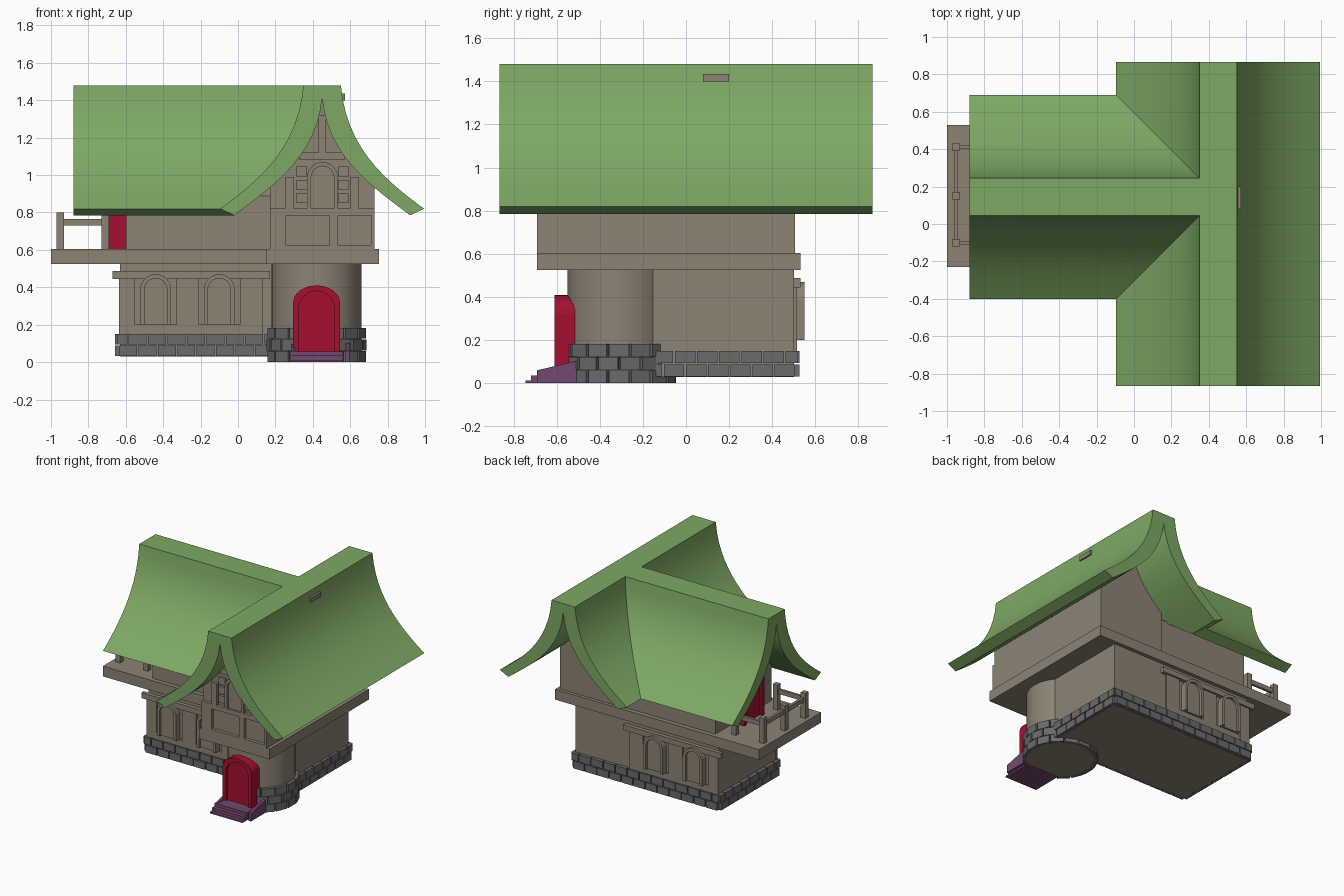
import bpy, bmesh
from math import cos, sin, pi, radians
from mathutils import Matrix, Vector
from mathutils.geometry import interpolate_bezier

old = bpy.data.objects.get("Cube")
if old:
    bpy.data.objects.remove(old)


def material(name, *srgb):
    rgb = [((c / 255 + 0.055) / 1.055) ** 2.4 for c in srgb]
    m = bpy.data.materials.new(name)
    m.use_nodes = True
    m.diffuse_color = (*rgb, 1)
    bsdf = m.node_tree.nodes["Principled BSDF"]
    bsdf.inputs["Base Color"].default_value = (*rgb, 1)
    bsdf.inputs["Roughness"].default_value = 0.9
    return m


PLASTER = material("plaster", 140, 131, 116)
GREEN = material("roof_green", 126, 168, 100)
RED = material("door_red", 166, 16, 48)
PURPLE = material("step_purple", 114, 72, 110)
STONE = material("stone_grey", 107, 107, 108)


def finish(name, bm, mat, smooth=False):
    bmesh.ops.recalc_face_normals(bm, faces=bm.faces)
    mesh = bpy.data.meshes.new(name)
    bm.to_mesh(mesh)
    bm.free()
    mesh.materials.append(mat)
    ob = bpy.data.objects.new(name, mesh)
    bpy.context.collection.objects.link(ob)
    if smooth:
        bpy.ops.object.select_all(action='DESELECT')
        ob.select_set(True)
        bpy.context.view_layer.objects.active = ob
        bpy.ops.object.shade_smooth_by_angle(angle=radians(30))
    return ob


def add_box(bm, x, y, z):
    """Box from (min, max) pairs."""
    lo, hi = Vector((x[0], y[0], z[0])), Vector((x[1], y[1], z[1]))
    bmesh.ops.create_cube(bm, size=1, matrix=Matrix.Translation((lo + hi) / 2)
                          @ Matrix.Diagonal((*(hi - lo), 1)))


def boxes(name, mat, *dims):
    bm = bmesh.new()
    for d in dims:
        add_box(bm, *d)
    return finish(name, bm, mat)


def prism(name, mat, pts, depth, loc, turn=0, smooth=False):
    """Upright outline pushed out towards -y, then turned about z."""
    bm = bmesh.new()
    face = bm.faces.new([bm.verts.new((u, 0, v)) for u, v in pts])
    new = bmesh.ops.extrude_face_region(bm, geom=[face])["geom"]
    moved = [g for g in new if isinstance(g, bmesh.types.BMVert)]
    bmesh.ops.translate(bm, verts=moved, vec=(0, -depth, 0))
    bm.transform(Matrix.Translation(loc) @ Matrix.Rotation(radians(turn), 4, 'Z'))
    return finish(name, bm, mat, smooth)


def arch(w, h, rise, base=0):
    top = [(w * cos(a * pi / 12), h - rise + rise * sin(a * pi / 12)) for a in range(13)]
    return [(w, base)] + top + [(-w, base)]


def arched(name, mat, w, h, rise, depth, loc, turn=0, rim=0.03):
    """Arched frame around a recessed panel."""
    inner = arch(w - rim, h - rim, min(w - rim, rise * 1.6))
    prism(name + "_frame", mat, arch(w, h, rise) + inner[::-1], depth, loc, turn)
    prism(name + "_panel", mat, inner, depth - 0.02, loc, turn)


# Roof: swept half profiles with mitred valleys, welded into one shell
CX, CY = 0.45, 0.145


def curve(pts, n=14):
    return [(p.x, p.y) for p in interpolate_bezier(*[Vector(p) for p in pts], n)]


outer = curve([(0.1, 1.48), (0.13, 1.13), (0.36, 0.957), (0.545, 0.82)])
under = curve([(0, 1.41), (0.03, 1.09), (0.28, 0.93), (0.47, 0.785)])
section = [(0, 1.48)] + outer + under[::-1]


def sweep(bm, place, mitred, length):
    a = [bm.verts.new(place(d, d if mitred else 0, z)) for d, z in section]
    b = [bm.verts.new(place(d, length, z)) for d, z in section]
    for i in range(len(section) - 1):
        bm.faces.new((a[i], a[i + 1], b[i + 1], b[i]))
    bm.faces.new(b)


bm = bmesh.new()
for k, length in ((-1, 1.01), (1, 0.72)):
    for s in (-1, 1):
        sweep(bm, lambda d, t, z: (CX + s * d, CY + k * t, z), s < 0, length)
    sweep(bm, lambda d, t, z: (CX - t, CY + k * d, z), True, 1.33)
bmesh.ops.remove_doubles(bm, verts=bm.verts, dist=0.0005)
finish("roof", bm, GREEN, True)
boxes("roof_peg", PLASTER, ((0.5, 0.572), (0.08, 0.2), (1.4, 1.435)))


# Upper walls rising into the roof
def under_z(d):
    for (d0, z0), (d1, z1) in zip(under, under[1:]):
        if d <= d1:
            return z0 + (z1 - z0) * (d - d0) / (d1 - d0)


def gable(w):
    side = [(d, z + 0.008) for d, z in under if 0 < d < w] + [(w, under_z(w) + 0.008)]
    return ([(-w, 0.6), (w, 0.6)] + side[::-1] + [(0, 1.41)]
            + [(-d, z) for d, z in side])


prism("main_upper_wall", PLASTER, gable(0.28), 1.17, (CX, 0.505, 0))
prism("wing_upper_wall", PLASTER, gable(0.345), 0.77, (0.17, CY + 0.005, 0), -90)

# Floor slab, lower walls and round tower
boxes("floor_slab", PLASTER, ((0.15, 0.755), (-0.69, 0.53), (0.525, 0.605)),
      ((-1, 0.15), (-0.23, 0.53), (0.525, 0.605)))
boxes("lower_wall", PLASTER, ((-0.63, 0.6), (-0.2, 0.5), (0.03, 0.525)))
TX, TY = 0.42, -0.31
bm = bmesh.new()
bmesh.ops.create_cone(bm, cap_ends=True, segments=32, radius1=0.24, radius2=0.24,
                      depth=0.525, matrix=Matrix.Translation((TX, TY, 0.2635)))
finish("tower_wall", bm, PLASTER, True)

# Foundation stones in staggered courses
bm = bmesh.new()
corners = [(-0.64, -0.21), (0.605, -0.21), (0.605, 0.51), (-0.64, 0.51)]
for i, c in enumerate(corners):
    p, q = Vector(c), Vector(corners[(i + 1) % 4])
    run, way = (q - p).length, (q - p).normalized()
    count = round(run / 0.1)
    step = run / count
    for row in range(2):
        for j in range(count + 1):
            a = max(-0.012, (j - row / 2) * step)
            b = min(run + 0.012, (j + 1 - row / 2) * step)
            if b - a < 0.03:
                continue
            m = p + way * (a + b) / 2
            size = (b - a - 0.008, 0.035) if way.x else (0.035, b - a - 0.008)
            bmesh.ops.create_cube(
                bm, size=1, matrix=Matrix.Translation((m.x, m.y, 0.06 + 0.062 * row))
                @ Matrix.Diagonal((abs(size[0]), abs(size[1]), 0.056, 1)))
finish("foundation_stones", bm, STONE)

bm = bmesh.new()
for row in range(3):
    for j in range(16):
        bmesh.ops.create_cube(
            bm, size=1, matrix=Matrix.Translation((TX, TY, 0.03 + 0.062 * row))
            @ Matrix.Rotation((j + row / 2) * pi / 8, 4, 'Z')
            @ Matrix.Translation((0.246, 0, 0)) @ Matrix.Diagonal((0.035, 0.092, 0.058, 1)))
finish("tower_stones", bm, STONE)

# Doors
arched("front_door", RED, 0.125, 0.36, 0.09, 0.14, (TX, -0.47, 0.05))
arched("balcony_door", RED, 0.125, 0.36, 0.09, 0.09, (-0.6, CY, 0.605), -90)

# Entrance steps with sloping side kerbs
boxes("entrance_steps", PURPLE, ((0.28, 0.56), (-0.745, -0.5), (0, 0.012)),
      ((0.28, 0.56), (-0.72, -0.5), (0.012, 0.035)),
      ((0.28, 0.56), (-0.69, -0.5), (0.035, 0.058)))
for side, x in (("left", 0.575), ("right", 0.285)):
    prism(side + "_step_kerb", PURPLE, [(-0.69, 0), (-0.5, 0), (-0.5, 0.105), (-0.69, 0.06)],
          0.02, (x, 0, 0), 90).location.x = -0.02 + 0.02

# Ground floor windows and timbers, front and back
for side, y, turn, s in (("front", -0.2, 0, -1), ("back", 0.5, 180, 1)):
    def span(out):
        return tuple(sorted((y, y + s * out)))
    for label, x in (("outer", -0.44), ("inner", -0.1)):
        arched(side + "_" + label + "_window", PLASTER, 0.083, 0.27, 0.083, 0.05,
               (x, y, 0.2), turn, 0.022)
    boxes(side + "_timbers", PLASTER, ((-0.67, 0.17), span(0.03), (0.445, 0.487)),
          *[((a, b), span(0.015), (0.15, 0.445))
            for a, b in ((-0.635, -0.55), (-0.33, -0.21), (0.01, 0.13))],
          ((-0.63, 0.13), span(0.014), (0.15, 0.2)))

# Front gable timbers and window
FACE = (-0.69, -0.66)
boxes("gable_timbers", PLASTER, ((0.17, 0.255), FACE, (0.605, 0.79)),
      ((0.49, 0.535), FACE, (0.605, 0.79)), ((0.71, 0.73), FACE, (0.605, 0.79)),
      ((0.17, 0.73), FACE, (0.785, 0.822)), ((0.255, 0.71), FACE, (0.605, 0.625)),
      ((0.33, 0.57), FACE, (1.08, 1.12)), ((0.43, 0.47), FACE, (1.12, 1.32)),
      ((0.255, 0.3), FACE, (0.822, 0.99)), ((0.6, 0.645), FACE, (0.822, 0.99)))
arched("gable_window", PLASTER, 0.083, 0.25, 0.083, 0.03, (0.452, -0.665, 0.82), 0, 0.022)
boxes("gable_quoins", PLASTER, *[((a, a + 0.055), (-0.685, -0.66), (z, z + 0.055))
                                 for a in (0.313, 0.537) for z in (0.85, 0.92, 0.99)])

# Balcony railing
POSTS = [(-0.95, y) for y in (-0.1, 0.15, 0.41)] + [(-0.71, -0.1), (-0.71, 0.41)]
boxes("balcony_posts", PLASTER, *[((x - 0.02, x + 0.02), (y - 0.02, y + 0.02), (0.6, 0.8))
                                  for x, y in POSTS])
boxes("balcony_rails", PLASTER, ((-0.96, -0.94), (-0.1, 0.41), (0.73, 0.765)),
      *[((-0.95, -0.71), (y - 0.01, y + 0.01), (0.73, 0.765)) for y in (-0.1, 0.41)])
